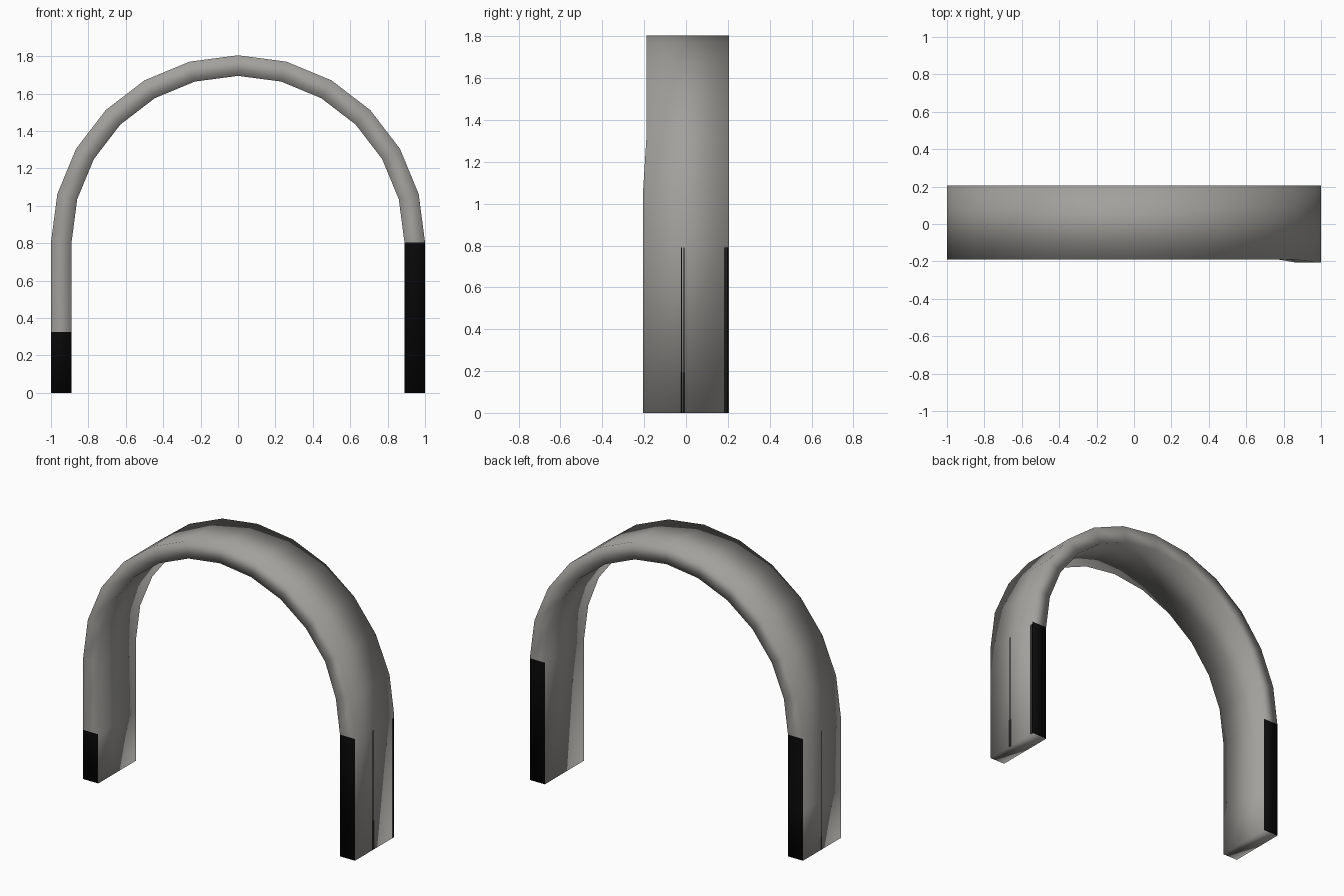
import bpy, bmesh, math

if "Cube" in bpy.data.objects:
    bpy.data.objects.remove(bpy.data.objects["Cube"])


def material(name, rgb):
    m = bpy.data.materials.new(name)
    m.diffuse_color = (*rgb, 1)
    m.use_nodes = True
    m.node_tree.nodes["Principled BSDF"].inputs["Base Color"].default_value = m.diffuse_color
    return m


stone = material("warm grey", (0.36, 0.352, 0.33))
black = material("black", (0.003, 0.003, 0.003))

SPRING, R_OUT, R_IN, SEGS = 0.805, 1.0, 0.89, 12
FRONT, BACK = -0.19, 0.205

# Path stations: (outer x, outer z, inner x, inner z), left foot to right foot
stations = [(-R_OUT, z, -R_IN, z) for z in (0, 0.325)]
for i in range(SEGS + 1):
    a = math.pi * (1 - i / SEGS)
    c, s = math.cos(a), math.sin(a)
    stations.append((R_OUT * c, SPRING + R_OUT * s, R_IN * c, SPRING + R_IN * s))
stations.append((R_OUT, 0, R_IN, 0))

# Arch: a rectangular section swept along the stations
bm = bmesh.new()
rings = []
for xo, zo, xi, zi in stations:
    # the right leg is slightly proud at the front
    front = -0.205 if xo > 0.95 else FRONT
    rings.append([bm.verts.new(p) for p in
                  ((xo, front, zo), (xi, front, zi), (xi, BACK, zi), (xo, BACK, zo))])
for a, b in zip(rings, rings[1:]):
    for k in range(4):
        n = (k + 1) % 4
        f = bm.faces.new((a[k], a[n], b[n], b[k]))
        top = max(v.co.z for v in f.verts)
        limit = SPRING + 0.01
        # black leg ends: back of both, front of right, low front of left
        if k == 0 and f.calc_center_median().x < 0:
            limit = 0.33
        if k in (0, 2) and top < limit:
            f.material_index = 1
bm.faces.new(rings[0])
bm.faces.new(rings[-1])
bmesh.ops.recalc_face_normals(bm, faces=bm.faces)
for f in bm.faces:
    f.smooth = True
mesh = bpy.data.meshes.new("arch")
bm.to_mesh(mesh)
bm.free()
mesh.materials.append(stone)
mesh.materials.append(black)
bpy.context.collection.objects.link(bpy.data.objects.new("arch", mesh))


# Thin dark seam lines on the outer sides of the legs
def seam(name, x, y, width):
    bpy.ops.mesh.primitive_cube_add(size=1, location=(x, y, 0.395))
    o = bpy.context.object
    o.name = name
    o.scale = (0.003, width, 0.79)
    o.data.materials.append(black)


for y, w in ((-0.022, 0.004), (-0.01, 0.004), (0.187, 0.004), (0.197, 0.008)):
    seam("right_leg_seam", 0.999, y, w)
seam("left_leg_seam", -0.999, 0.015, 0.008)
